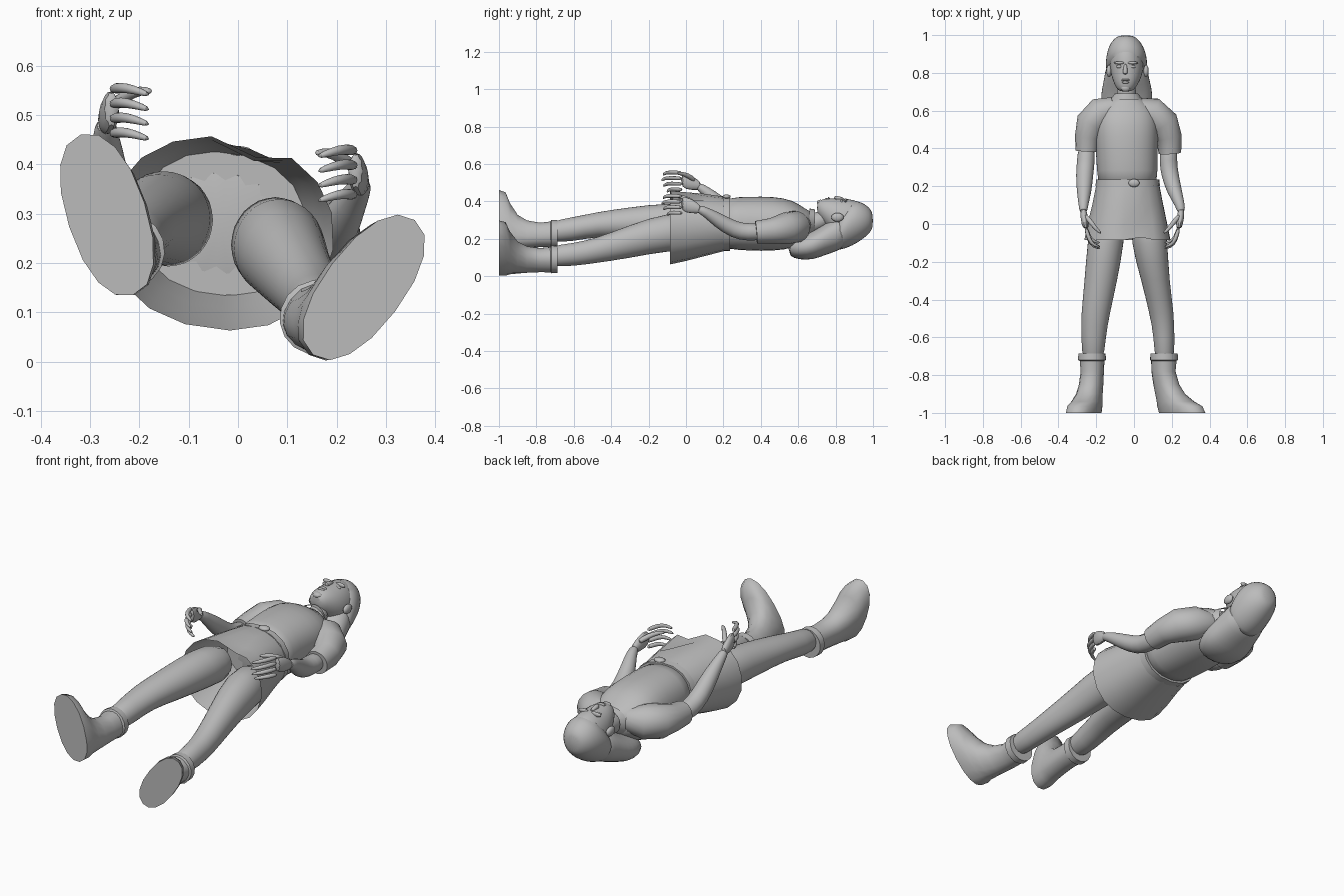
import bpy
import bmesh
import math
from mathutils import Vector

cube = bpy.data.objects.get("Cube")
if cube:
    bpy.data.objects.remove(cube, do_unlink=True)

grey = bpy.data.materials.new("plain grey")
grey.use_nodes = True
colour = (0.5, 0.5, 0.5, 1)
grey.diffuse_color = colour
grey.node_tree.nodes["Principled BSDF"].inputs["Base Color"].default_value = colour


def finish(name, bm, subdivide, angle):
    """Turn a bmesh into a shaded, coloured object."""
    bmesh.ops.recalc_face_normals(bm, faces=bm.faces)
    mesh = bpy.data.meshes.new(name)
    bm.to_mesh(mesh)
    bm.free()
    mesh.materials.append(grey)
    obj = bpy.data.objects.new(name, mesh)
    bpy.context.collection.objects.link(obj)
    bpy.ops.object.select_all(action="DESELECT")
    obj.select_set(True)
    bpy.context.view_layer.objects.active = obj
    bpy.ops.object.shade_smooth_by_angle(angle=math.radians(angle))
    if subdivide:
        modifier = obj.modifiers.new("Smooth", "SUBSURF")
        modifier.levels = modifier.render_levels = 1
    return obj


def loft(name, rings, roll=0, sides=16, power=1.0, caps=True,
         subdivide=True, follow=False, angle=50):
    """Skin elliptical rings given as (x, y, z, half width, half depth)."""
    bm = bmesh.new()
    centres = [Vector(ring[:3]) for ring in rings]
    tilt = math.radians(roll)
    loops = []
    for i, ring in enumerate(rings):
        u = Vector((math.cos(tilt), 0, math.sin(tilt)))
        v = Vector((-math.sin(tilt), 0, math.cos(tilt)))
        if follow:
            along = centres[min(i + 1, len(rings) - 1)] - centres[max(i - 1, 0)]
            along.normalize()
            u = (u - along * u.dot(along)).normalized()
            v = along.cross(u)
        loop = []
        for k in range(sides):
            a = math.tau * k / sides
            c, s = math.cos(a), math.sin(a)
            c = math.copysign(abs(c) ** power, c)
            s = math.copysign(abs(s) ** power, s)
            loop.append(bm.verts.new(centres[i] + u * c * ring[3] + v * s * ring[4]))
        loops.append(loop)
    for low, high in zip(loops, loops[1:]):
        for k in range(sides):
            j = (k + 1) % sides
            bm.faces.new((low[k], low[j], high[j], high[k]))
    if caps:
        bm.faces.new(loops[0])
        bm.faces.new(loops[-1])
    return finish(name, bm, subdivide, angle)


def tube(name, points, **options):
    """Round limb through (x, y, z, radius) points."""
    return loft(name, [(*p, p[3]) for p in points], follow=True, **options)


def ball(name, centre, size):
    bm = bmesh.new()
    bmesh.ops.create_uvsphere(bm, u_segments=12, v_segments=8, radius=1)
    bmesh.ops.scale(bm, vec=size, verts=bm.verts)
    bmesh.ops.translate(bm, vec=centre, verts=bm.verts)
    return finish(name, bm, False, 60)


# Torso, collar and belt
loft("tunic_body", [
    (-.04, .68, .285, .06, .06), (-.04, .645, .275, .11, .08),
    (-.04, .6, .275, .155, .115), (-.04, .53, .28, .175, .142),
    (-.04, .4, .28, .168, .15), (-.035, .28, .282, .163, .143),
    (-.035, .18, .28, .163, .14)], roll=-6, power=.9)
loft("collar", [(-.04, .69, .295, .062, .062), (-.04, .66, .287, .085, .075)],
     subdivide=False, caps=False)
loft("belt", [(-.033, .235, .28, .168, .145), (-.033, .2, .28, .172, .147)],
     roll=-6, power=.9, subdivide=False)
ball("buckle", (0, .217, .425), (.03, .022, .012))

# Skirt: open flared shell with a folded front hem
skirt = loft("skirt", [
    (-.033, .21, .28, .168, .143), (-.033, .1, .274, .19, .165),
    (-.035, 0, .265, .213, .182), (-.035, -.085, .26, .23, .195)],
    roll=-8, sides=18, power=.92, caps=False, subdivide=False)
for vert in skirt.data.vertices:
    if vert.co.y < .05 and vert.co.z > .4 and -.05 < vert.co.x < .06:
        vert.co.z -= .03
        vert.co.y += .015

# Legs
loft("right_leg", [
    (-.13, .08, .28, .09, .1), (-.15, -.1, .295, .1, .1),
    (-.175, -.3, .285, .088, .085), (-.205, -.48, .278, .077, .066),
    (-.215, -.6, .25, .066, .066), (-.217, -.75, .235, .056, .058)])
loft("left_leg", [
    (.07, .08, .235, .09, .1), (.08, -.1, .24, .1, .105),
    (.113, -.3, .185, .075, .09), (.148, -.48, .137, .066, .068),
    (.16, -.6, .115, .055, .062), (.162, -.75, .105, .054, .058)])


# Boots: rings run from the cuff down to the sole, measured heel to toe
def boot(side, heel, roll, shift):
    tilt = math.radians(roll)
    rings = []
    for y, back, front, width in [
            (-.69, .025, .165, .066), (-.78, .025, .155, .06),
            (-.85, .02, .168, .062), (-.9, .015, .2, .066),
            (-.94, .01, .265, .074), (-.965, 0, .33, .08),
            (-1, 0, .342, .08)]:
        mid = (back + front) / 2
        lean = shift * min(1, (y + 1) / .2)
        rings.append((heel[0] - math.sin(tilt) * mid + lean, y,
                      heel[1] + math.cos(tilt) * mid, width, (front - back) / 2))
    loft(side + "_boot", rings, roll=roll, power=.9, subdivide=False)
    x, y, z, width, depth = rings[0]
    loft(side + "_boot_cuff", [
        (x, y + .004, z, width + .006, depth + .004),
        (x, y - .03, z, width + .008, depth + .006),
        (x, y - .036, z, width - .004, depth - .004)], roll=roll, subdivide=False)


boot("right", (-.213, .135), 18, .02)
boot("left", (.152, .014), -37, -.05)

# Sleeves and forearms
tube("right_sleeve", [
    (-.1, .615, .295, .06), (-.17, .59, .292, .085), (-.225, .53, .287, .085),
    (-.245, .46, .283, .068), (-.25, .385, .28, .06)], subdivide=False)
tube("left_sleeve", [
    (.02, .61, .275, .06), (.09, .59, .265, .085), (.155, .53, .255, .085),
    (.185, .46, .243, .068), (.19, .375, .235, .06)], subdivide=False)
tube("right_arm", [
    (-.25, .42, .28, .046), (-.255, .33, .283, .048), (-.262, .26, .32, .047),
    (-.264, .17, .4, .04), (-.268, .1, .46, .025), (-.268, .06, .485, .022)])
tube("left_arm", [
    (.187, .42, .238, .046), (.18, .33, .235, .048), (.19, .26, .245, .047),
    (.215, .17, .3, .04), (.245, .1, .348, .025), (.25, .06, .362, .022)])


# Hands: palm edge-on with four curled fingers and a thumb
def hand(side, sign, x, z):
    def at(inward, y, up, r):
        return (x - sign * inward, y, z + up, r)

    loft(side + "_palm", [
        (*at(0, .085, -.01, 0)[:3], .018, .022),
        (*at(.004, .03, .01, 0)[:3], .021, .042),
        (*at(.014, -.03, .025, 0)[:3], .018, .048)], sides=10)
    for k, finger in enumerate(("index", "middle", "ring", "little")):
        up = .062 - .03 * k
        reach = (.092, .1, .09, .07)[k]
        tube(side + "_" + finger + "_finger", [
            at(.012, -.015, up, .012),
            at(.03, -.03 - reach * .6, up + .004, .012),
            at(.055, -.03 - reach * .9, up, .01),
            at(.09, -.03 - reach, up - .012, .006)], sides=8)
    tube(side + "_thumb", [
        at(.005, .05, .02, .015), at(.04, .01, .05, .014),
        at(.07, -.03, .06, .011), at(.095, -.05, .058, .006)], sides=8)


hand("right", -1, -.268, .49)
hand("left", 1, .25, .365)

# Neck, head and face
tube("neck", [(-.04, .76, .31, .05), (-.04, .68, .285, .052),
              (-.04, .62, .27, .06)])
loft("head", [
    (-.043, .975, .3, .05, .06), (-.043, .93, .3, .08, .1),
    (-.04, .87, .3, .092, .117), (-.038, .81, .31, .09, .106),
    (-.04, .76, .335, .074, .084), (-.043, .72, .355, .052, .055),
    (-.044, .7, .365, .032, .032)])
tube("nose", [(-.045, .85, .408, .008), (-.046, .815, .417, .013),
              (-.047, .79, .419, .015)], sides=8)
ball("upper_lip", (-.045, .763, .414), (.022, .006, .009))
ball("lower_lip", (-.045, .75, .41), (.02, .007, .009))
ball("chin", (-.045, .72, .395), (.025, .02, .014))
for side, sign in (("right", -1), ("left", 1)):
    ball(side + "_brow", (-.043 + sign * .035, .853, .405), (.03, .008, .012))
    ball(side + "_eye", (-.043 + sign * .034, .833, .399), (.018, .009, .01))
    ball(side + "_ear", (-.034 + sign * .098, .81, .315), (.014, .033, .024))

# Hair: cap over the crown and a long mane behind the shoulders
loft("hair_cap", [
    (-.043, 1, .297, .035, .04), (-.043, .98, .298, .066, .072),
    (-.042, .94, .295, .095, .103), (-.04, .885, .285, .11, .127),
    (-.04, .845, .255, .112, .11), (-.04, .8, .225, .113, .095)])
loft("hair_mane", [
    (-.04, .88, .25, .1, .085), (-.04, .8, .225, .116, .095),
    (-.038, .74, .195, .128, .085), (-.038, .68, .165, .142, .078),
    (-.04, .61, .152, .13, .066), (-.045, .545, .15, .09, .045)],
    power=.9)
